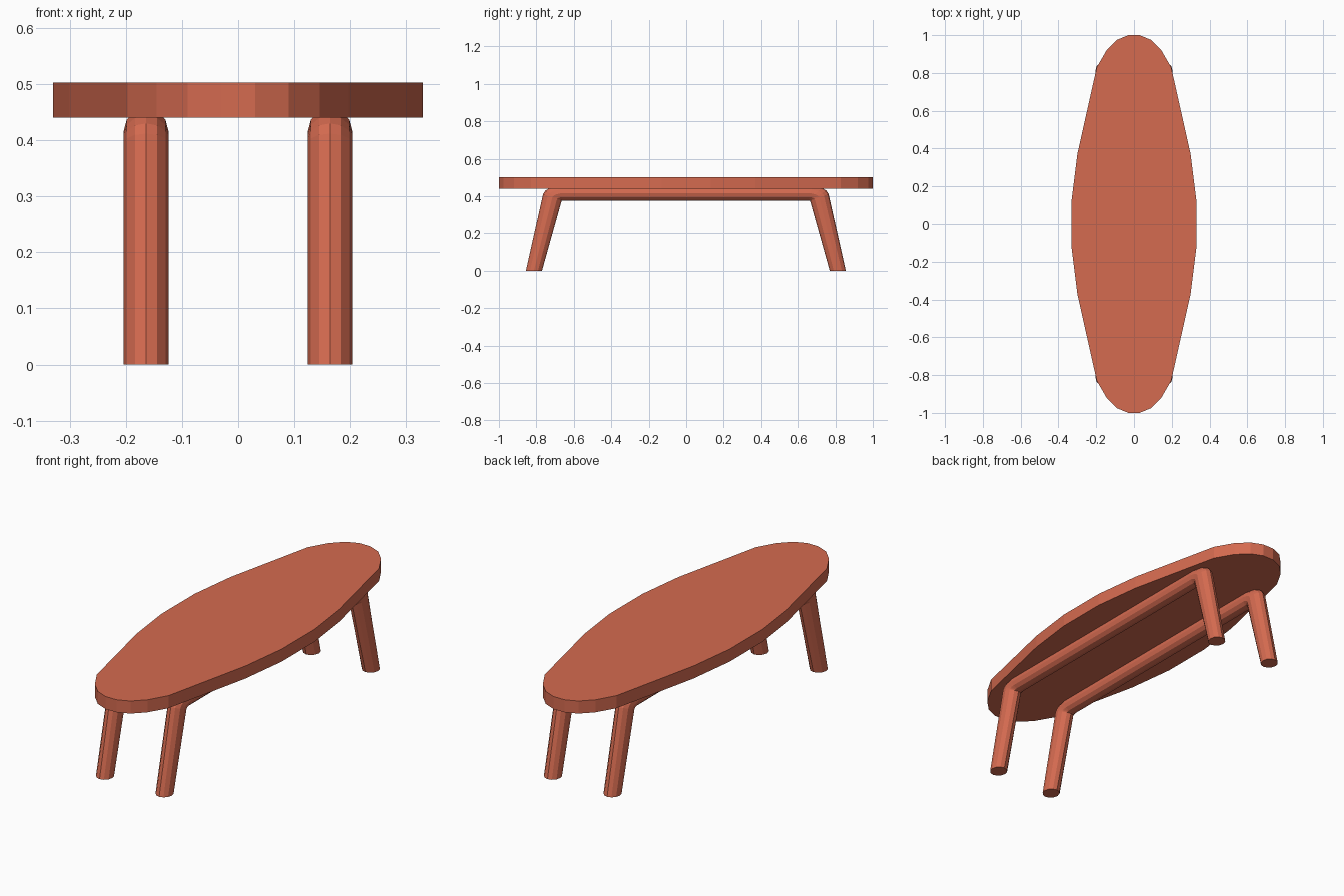
import bpy, bmesh, math

if "Cube" in bpy.data.objects:
    bpy.data.objects.remove(bpy.data.objects["Cube"])

mat = bpy.data.materials.new("terracotta")
mat.diffuse_color = (0.66, 0.145, 0.08, 1)
mat.use_nodes = True
mat.node_tree.nodes["Principled BSDF"].inputs["Base Color"].default_value = mat.diffuse_color


def finish(bm, name):
    bmesh.ops.recalc_face_normals(bm, faces=bm.faces)
    me = bpy.data.meshes.new(name)
    bm.to_mesh(me)
    bm.free()
    me.materials.append(mat)
    ob = bpy.data.objects.new(name, me)
    bpy.context.collection.objects.link(ob)
    return ob


# Tabletop: one quarter of the outline, mirrored to a full loop, then extruded
quarter = [(0.33, 0.13), (0.30, 0.37), (0.215, 0.75), (0.197, 0.83),
           (0.145, 0.92), (0.09, 0.975), (0.03, 1.0)]
half = quarter + [(-x, y) for x, y in reversed(quarter)]
outline = half + [(-x, -y) for x, y in half]
bm = bmesh.new()
face = bm.faces.new([bm.verts.new((x, y, 0.44)) for x, y in outline])
ext = bmesh.ops.extrude_face_region(bm, geom=[face], use_keep_orig=True)
top_verts = [g for g in ext["geom"] if isinstance(g, bmesh.types.BMVert)]
bmesh.ops.translate(bm, verts=top_verts, vec=(0, 0, 0.0625))
finish(bm, "tabletop")

# Bent leg frame: each ring spans an inner and an outer (y, z) point
SIDES, RADIUS = 12, 0.04
bend = [((0.770, 0.0), (0.856, 0.0)),
        ((0.665, 0.376), (0.764, 0.412)),
        ((0.663, 0.376), (0.752, 0.430)),
        ((0.660, 0.376), (0.728, 0.444)),
        ((0.655, 0.376), (0.680, 0.456))]
flip = [((-a[0], a[1]), (-b[0], b[1])) for a, b in reversed(bend)]


def leg_frame(x, name):
    bm = bmesh.new()
    rings = []
    for inner, outer in bend + flip:
        ring = []
        for i in range(SIDES):
            a = 2 * math.pi * i / SIDES
            t = (1 + math.cos(a)) / 2
            ring.append(bm.verts.new((x + RADIUS * math.sin(a),
                                      inner[0] + (outer[0] - inner[0]) * t,
                                      inner[1] + (outer[1] - inner[1]) * t)))
        rings.append(ring)
    for r, s in zip(rings, rings[1:]):
        for i in range(SIDES):
            j = (i + 1) % SIDES
            bm.faces.new((r[i], r[j], s[j], s[i]))
    bm.faces.new(rings[0])
    bm.faces.new(rings[-1])
    finish(bm, name)


leg_frame(-0.164, "left_leg_frame")
leg_frame(0.164, "right_leg_frame")
